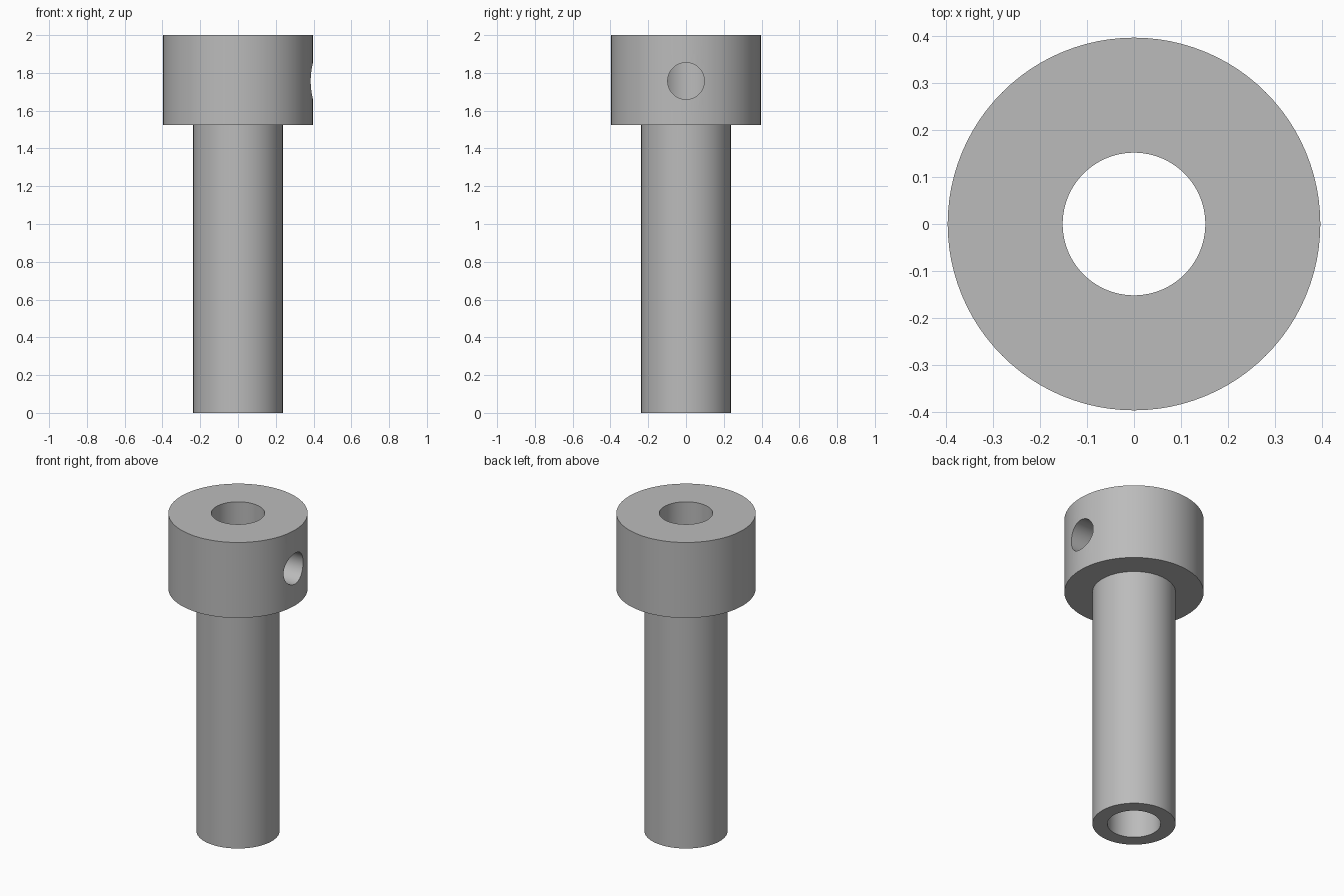
import bpy
import bmesh
from math import cos, sin, tau, radians

SEGMENTS = 96
HEAD_R, SHAFT_R, BORE_R = 0.397, 0.237, 0.152
HEIGHT, HEAD_BOTTOM = 2.0, 1.525
HOLE_R, HOLE_Z = 0.097, 1.757

cube = bpy.data.objects.get("Cube")
if cube:
    bpy.data.objects.remove(cube, do_unlink=True)

# Plain grey metal
metal = bpy.data.materials.new("grey metal")
metal.use_nodes = True
colour = (0.5, 0.5, 0.5, 1)
metal.diffuse_color = colour
metal.node_tree.nodes["Principled BSDF"].inputs["Base Color"].default_value = colour


def lathe(name, profile):
    """Revolve a closed (radius, height) profile around z."""
    bm = bmesh.new()
    rings = [[bm.verts.new((r * cos(tau * i / SEGMENTS), r * sin(tau * i / SEGMENTS), z))
              for i in range(SEGMENTS)] for r, z in profile]
    for k, low in enumerate(rings):
        high = rings[(k + 1) % len(rings)]
        for i in range(SEGMENTS):
            j = (i + 1) % SEGMENTS
            bm.faces.new((low[i], low[j], high[j], high[i]))
    bmesh.ops.recalc_face_normals(bm, faces=bm.faces)
    mesh = bpy.data.meshes.new(name)
    bm.to_mesh(mesh)
    bm.free()
    mesh.materials.append(metal)
    obj = bpy.data.objects.new(name, mesh)
    bpy.context.collection.objects.link(obj)
    return obj


# Stepped sleeve: narrow shaft, wide collar, bore right through
sleeve = lathe("collared_sleeve", [
    (BORE_R, 0), (SHAFT_R, 0), (SHAFT_R, HEAD_BOTTOM),
    (HEAD_R, HEAD_BOTTOM), (HEAD_R, HEIGHT), (BORE_R, HEIGHT)])

# Side hole from the collar's +x face into the bore
bpy.ops.mesh.primitive_cylinder_add(vertices=64, radius=HOLE_R, depth=0.5,
                                    location=(0.25, 0, HOLE_Z),
                                    rotation=(0, radians(90), 0))
cutter = bpy.context.object
cutter.name = "side_hole_cutter"
cutter.hide_render = True
cutter.data.materials.append(metal)

cut = sleeve.modifiers.new("side hole", 'BOOLEAN')
cut.operation = 'DIFFERENCE'
cut.solver = 'EXACT'
cut.object = cutter

bpy.ops.object.select_all(action='DESELECT')
bpy.context.view_layer.objects.active = sleeve
sleeve.select_set(True)
bpy.ops.object.modifier_apply(modifier=cut.name)
bpy.data.objects.remove(cutter, do_unlink=True)

# Smooth round walls, sharp rims
bpy.ops.object.shade_smooth_by_angle(angle=radians(30))
